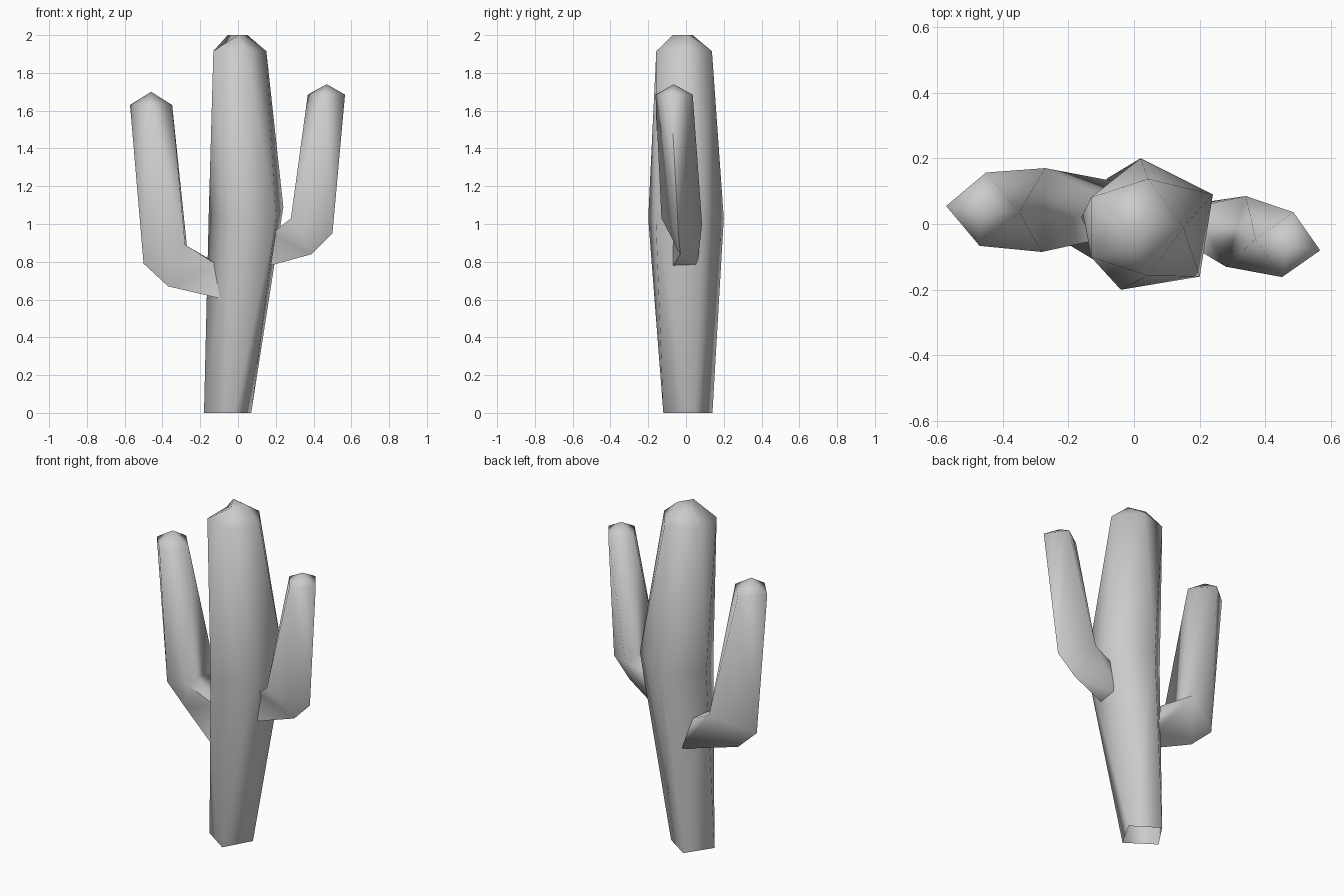
import bpy
import bmesh
from math import cos, sin, radians, tau

cube = bpy.data.objects.get("Cube")
if cube:
    bpy.data.objects.remove(cube, do_unlink=True)

grey = bpy.data.materials.new("plain_grey")
grey.use_nodes = True
colour = (0.6, 0.6, 0.6, 1)
grey.diffuse_color = colour
grey.node_tree.nodes["Principled BSDF"].inputs["Base Color"].default_value = colour


def ring(centre, radius, start, sides, turn=1):
    """Regular level ring of points, starting at an angle in degrees."""
    x, y, z = centre
    angles = [radians(start) + turn * tau * i / sides for i in range(sides)]
    return [(x + radius * cos(a), y + radius * sin(a), z) for a in angles]


def loft(name, rings):
    """Skin successive rings with triangles; repeated points merge away."""
    bm = bmesh.new()
    rows = [[bm.verts.new(p) for p in r] for r in rings]
    for low, high in zip(rows, rows[1:]):
        count = len(low)
        for i in range(count):
            j = (i + 1) % count
            bm.faces.new((low[i], low[j], high[j]))
            bm.faces.new((low[i], high[j], high[i]))
    bmesh.ops.remove_doubles(bm, verts=bm.verts, dist=0.001)
    bmesh.ops.recalc_face_normals(bm, faces=bm.faces)
    mesh = bpy.data.meshes.new(name)
    bm.to_mesh(mesh)
    bm.free()
    mesh.materials.append(grey)
    obj = bpy.data.objects.new(name, mesh)
    bpy.context.collection.objects.link(obj)
    bpy.ops.object.select_all(action="DESELECT")
    obj.select_set(True)
    bpy.context.view_layer.objects.active = obj
    bpy.ops.object.shade_smooth_by_angle(angle=radians(85))


def arm(name, tip, crown, outer, heel, bend, end):
    """Upright four-sided arm, bent at the elbow towards the trunk.
    The bend holds the back and front corners inside the elbow."""
    loft(name, [end, [heel, *bend, heel], [outer, *bend, outer],
                crown, [tip] * len(crown)])


# Trunk: four-sided open foot, five-sided belly and shoulder, small three-cornered top
foot = [(0.07, 0.04, 0), (-0.08, 0.14, 0), (-0.18, -0.01, 0), (-0.02, -0.12, 0)]
belly = [(0.24, 0.09, 1.09), (0.02, 0.2, 1.03), (-0.155, 0.03, 1.05),
         (-0.04, -0.2, 1.03), (0.2, -0.16, 1.03)]
top_left, top_right, top_front = (0.05, 0.01, 2), (-0.055, 0.035, 2), (0, -0.07, 2)
loft("trunk", [
    foot + foot[:1],
    belly,
    ring((-0.005, -0.01, 1.915), 0.155, 0, 5),
    [top_left, top_left, top_right, top_front, top_front],
    [top_left] * len(belly),
])

# Right arm, joining lower on the trunk
arm("right_arm",
    tip=(-0.46, 0.045, 1.7),
    crown=ring((-0.46, 0.045, 1.63), 0.112, 175, 4, -1),
    outer=(-0.5, 0.05, 0.79),
    heel=(-0.37, 0.04, 0.67),
    bend=[(-0.27, 0.17, 0.88), (-0.28, -0.085, 0.89)],
    end=[(-0.06, 0.13, 0.61), (-0.11, 0.09, 0.79),
         (-0.12, -0.05, 0.79), (-0.07, -0.14, 0.6)])

# Left arm, joining higher
arm("left_arm",
    tip=(0.47, -0.065, 1.74),
    crown=ring((0.468, -0.063, 1.685), 0.1, -10, 4),
    outer=(0.5, -0.04, 0.95),
    heel=(0.39, -0.03, 0.84),
    bend=[(0.34, 0.085, 1), (0.28, -0.13, 1.03)],
    end=[(0.17, 0.06, 0.78), (0.18, 0.05, 0.95),
         (0.18, -0.07, 0.95), (0.17, -0.07, 0.78)])
